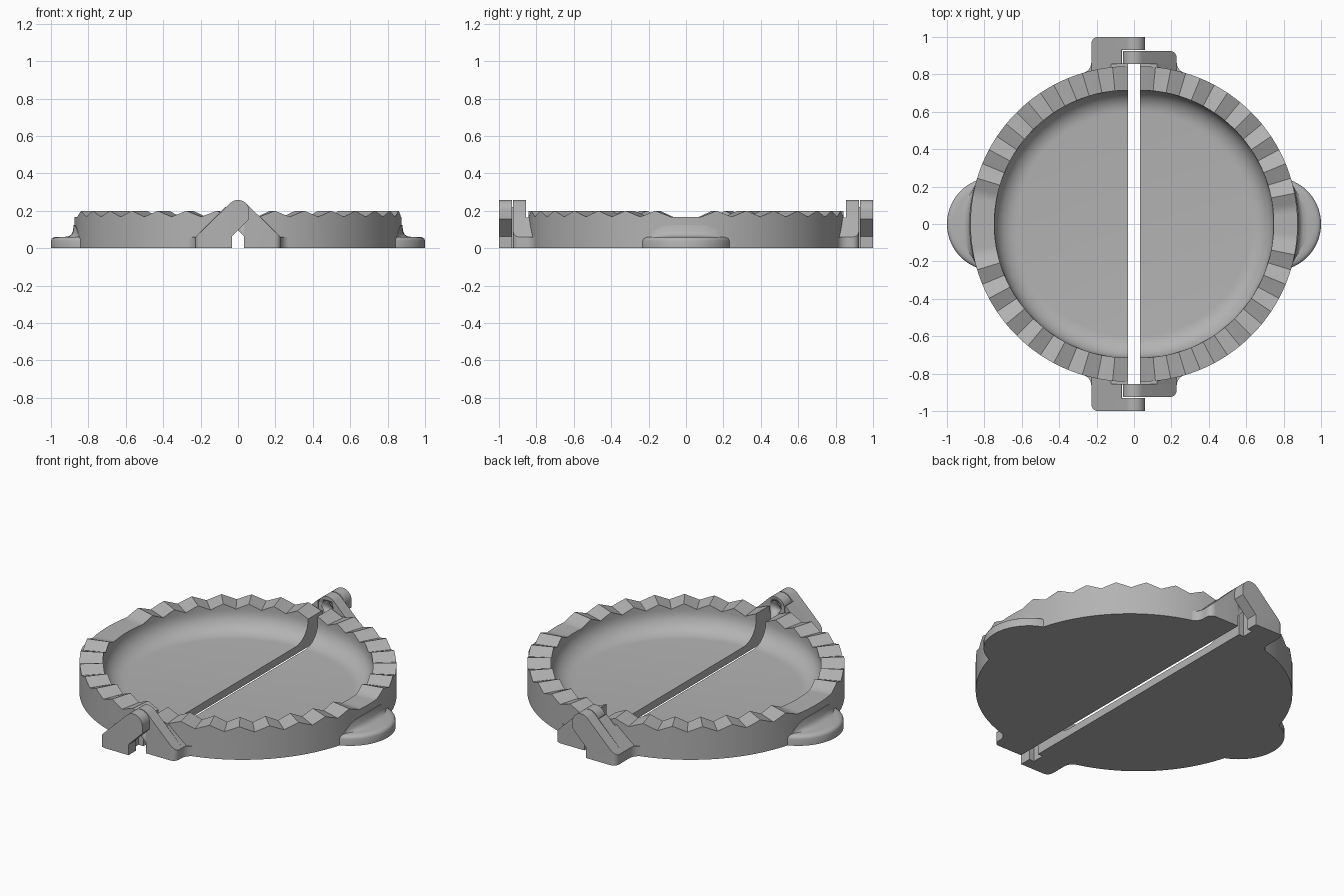
import bpy, bmesh, math
from mathutils import Matrix

if "Cube" in bpy.data.objects:
    bpy.data.objects.remove(bpy.data.objects["Cube"])

grey = bpy.data.materials.new("grey plastic")
grey.diffuse_color = (0.45, 0.45, 0.45, 1)
grey.use_nodes = True
grey.node_tree.nodes["Principled BSDF"].inputs["Base Color"].default_value = grey.diffuse_color

GAP, R_OUT, R_IN, FLOOR = 0.032, 0.843, 0.715, 0.045
TEETH, SUB = 32, 3
PIN_Z = 0.198


def finish(bm, name, sx=1, sy=1, angle=25):
    """Mirror the mesh to its side and turn it into a shaded object."""
    bmesh.ops.remove_doubles(bm, verts=bm.verts, dist=1e-5)
    bm.transform(Matrix.Diagonal((sx, sy, 1, 1)))
    bmesh.ops.recalc_face_normals(bm, faces=bm.faces)
    me = bpy.data.meshes.new(name)
    bm.to_mesh(me)
    bm.free()
    ob = bpy.data.objects.new(name, me)
    me.materials.append(grey)
    bpy.context.collection.objects.link(ob)
    bpy.ops.object.select_all(action='DESELECT')
    bpy.context.view_layer.objects.active = ob
    ob.select_set(True)
    bpy.ops.object.shade_smooth_by_angle(angle=math.radians(angle))
    return ob


def loft(sections):
    """Skin closed sections of equal length and cap both ends."""
    bm = bmesh.new()
    rows = [[bm.verts.new(p) for p in s] for s in sections]
    n = len(rows[0])
    for a, b in zip(rows, rows[1:]):
        for i in range(n):
            k = (i + 1) % n
            bm.faces.new((a[i], a[k], b[k], b[i]))
    bm.faces.new(rows[0])
    bm.faces.new(rows[-1])
    return bm


def polar(r, a, z):
    return (GAP + r * math.cos(a), r * math.sin(a), z)


def tooth_height(j, phase):
    """Ridges alternate with valleys; the middle of each half is flat."""
    return 0.2 if abs(j) > 1 and (j + phase) % 2 == 0 else 0.168


def shell(name, sx, phase):
    """Half bowl with a toothed rim, swept through half a turn."""
    sections = []
    for s in range(TEETH * SUB + 1):
        t = s / SUB - TEETH / 2
        j = math.floor(t)
        f = t - j
        top = tooth_height(j, phase) * (1 - f) + tooth_height(j + 1, phase) * f
        prof = [(0, 0), (R_OUT, 0), (R_OUT, top), (R_IN, top)]
        for k in range(9):
            b = math.pi / 2 * k / 8
            prof.append((R_IN - 0.12 + 0.12 * math.cos(b), FLOOR + 0.115 * (1 - math.sin(b))))
        prof.append((0, FLOOR))
        a = math.pi * t / TEETH
        sections.append([polar(r, a, z) for r, z in prof])
    bm = loft(sections)
    bmesh.ops.remove_doubles(bm, verts=bm.verts, dist=1e-5)
    bmesh.ops.dissolve_degenerate(bm, edges=bm.edges, dist=1e-5)
    finish(bm, name, sx)


def handle(name, sx):
    """Rounded finger tab with a blend into the wall."""
    levels = [(0.25, 0), (0.25, 0.04), (0.246, 0.051), (0.235, 0.058), (0.215, 0.061)]
    rows = []
    for r, z in levels:
        arc = [math.radians(-70 + 140 * i / 28) for i in range(29)]
        rows.append([(max(0.75 + r * math.cos(a), 0.82), r * math.sin(a), z) for a in arc])
    finish(loft(rows), name + "_tab", sx, angle=40)
    rows = []
    for i in range(25):
        u = -1 + i / 12
        w = max(0.02, 1 - abs(u) ** 4)
        prof = [(-0.02, 0.03), (0.05, 0.03), (0.05, 0.061), (0.03, 0.064), (0.016, 0.074),
                (0.008, 0.09), (0.003, 0.125), (-0.02, 0.125)]
        rows.append([polar(R_OUT + (d * w if d > 0 else d), math.radians(15.5) * u,
                           0.03 + (z - 0.03) * w) for d, z in prof])
    finish(loft(rows), name + "_blend", sx, angle=40)


def prism(profile, y0, y1, round_foot=False):
    bm = loft([[(x, y, z) for x, z in profile] for y in (y0, y1)])
    if round_foot:
        edges = [e for e in bm.edges if all(v.co.x > 0.22 and v.co.y > y1 - 0.001 for v in e.verts)]
        bmesh.ops.bevel(bm, geom=edges, offset=0.035, segments=5, affect='EDGES', profile=0.5)
    return bm


def hinge_arm(name, sx, sy, y0, y1):
    """Sloping arm with a round knuckle bored for the pin."""
    prof = [(GAP, 0), (0.228, 0), (0.228, 0.06)]
    for i in range(13):
        a = math.radians(45 + 135 * i / 12)
        prof.append((0.06 * math.cos(a), PIN_Z + 0.06 * math.sin(a)))
    prof += [(-0.06, 0.156), (GAP, 0.064)]
    arm = finish(prism(prof, y0, y1, True), name, sx, sy)
    bm = bmesh.new()
    bmesh.ops.create_cone(bm, cap_ends=True, segments=32, radius1=0.036, radius2=0.036, depth=0.4,
                          matrix=Matrix.Translation((0, y1, PIN_Z)) @ Matrix.Rotation(math.pi / 2, 4, 'X'))
    cutter = finish(bm, "pin_cutter", sx, sy)
    cutter.hide_render = True
    mod = arm.modifiers.new("pin_hole", 'BOOLEAN')
    mod.object = cutter
    mod.solver = 'EXACT'
    bpy.context.view_layer.objects.active = arm
    bpy.ops.object.modifier_apply(modifier=mod.name)
    bpy.data.objects.remove(cutter)


def hinge_root(name, sx, sy):
    """Block and curved corner joining an arm to the bowl wall."""
    prof = [(GAP, 0), (0.228, 0), (0.228, 0.06), (0.123, 0.165), (GAP, 0.165)]
    finish(prism(prof, 0.79, 0.857), name, sx, sy)
    foot = [(0.2, 0.79), (0.2, 0.88), (0.228, 0.88)]
    for i in range(7):
        a = math.radians(180 + 75 * i / 6)
        foot.append((0.288 + 0.06 * math.cos(a), 0.865 + 0.06 * math.sin(a)))
    foot.append((0.27, 0.78))
    finish(loft([[(x, y, z) for x, y in foot] for z in (0, 0.06)]), name + "_corner", sx, sy)


for side, sx in (("right", 1), ("left", -1)):
    shell(side + "_shell", sx, 0 if sx > 0 else 1)
    handle(side + "_handle", sx)
    for end, sy in (("front", -1), ("back", 1)):
        tag = f"{side}_{end}_hinge"
        hinge_root(tag + "_root", sx, sy)
        if sx > 0:
            hinge_arm(tag + "_arm", sx, sy, 0.855, 0.925)
        else:
            hinge_arm(tag + "_arm", sx, sy, 0.93, 1.0)
            # spacer carrying the outer arm past the inner knuckle
            spacer = [(0.065, 0), (0.228, 0), (0.228, 0.06), (0.068, 0.22), (0.065, 0.22)]
            finish(prism(spacer, 0.855, 0.932), tag + "_spacer", sx, sy)
